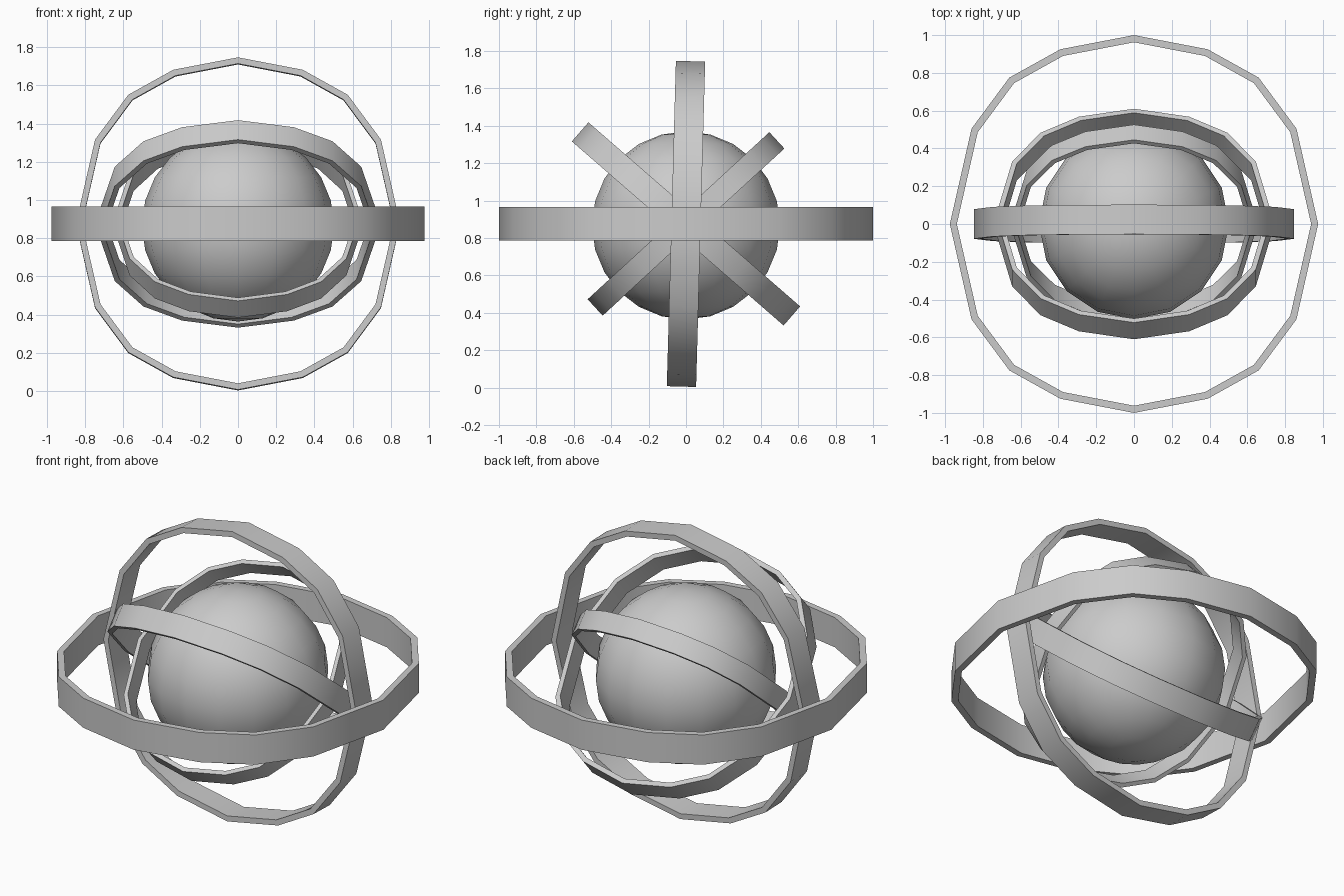
import bpy, bmesh
from math import radians

if "Cube" in bpy.data.objects:
    bpy.data.objects.remove(bpy.data.objects["Cube"])

CZ = 0.875  # common centre height

# one quadrant of the 16-sided ring outline, mirrored into the rest
QUAD = [(0.975, 0), (0.86, 0.505), (0.66, 0.775), (0.39, 0.925), (0, 1.0)]
half = QUAD + [(-x, y) for x, y in QUAD[-2::-1]]
OUTLINE = half + [(x, -y) for x, y in half[-2:0:-1]]


def finish(name, bm):
    bmesh.ops.recalc_face_normals(bm, faces=bm.faces)
    me = bpy.data.meshes.new(name)
    bm.to_mesh(me)
    bm.free()
    ob = bpy.data.objects.new(name, me)
    bpy.context.collection.objects.link(ob)
    ob.location.z = CZ
    bpy.ops.object.select_all(action='DESELECT')
    ob.select_set(True)
    bpy.context.view_layer.objects.active = ob
    bpy.ops.object.shade_smooth_by_angle(angle=radians(30))
    return ob


def ring(name, scale, tilt):
    """Flat band swept round the outline, tilted about x."""
    bm = bmesh.new()
    inner, h = 0.962, 0.09
    loops = [[bm.verts.new((x * k, y * k, z)) for x, y in OUTLINE]
             for k, z in ((1, -h), (1, h), (inner, h), (inner, -h))]
    n = len(OUTLINE)
    for a in range(4):
        p, q = loops[a], loops[(a + 1) % 4]
        for i in range(n):
            j = (i + 1) % n
            bm.faces.new((p[i], p[j], q[j], q[i]))
    ob = finish(name, bm)
    ob.scale = (scale,) * 3
    ob.rotation_euler.x = radians(tilt)


# central ball
bm = bmesh.new()
bmesh.ops.create_uvsphere(bm, u_segments=16, v_segments=12, radius=0.503)
ball = finish("core_ball", bm)
ball.location.z = 0.867
for p in ball.data.polygons:
    p.use_smooth = True

# nested rings
ring("horizontal_ring", 1.0, 0)
ring("upright_ring", 0.87, 88.4)
ring("diagonal_ring_large", 0.75, -41)
ring("diagonal_ring_small", 0.66, 42.6)
